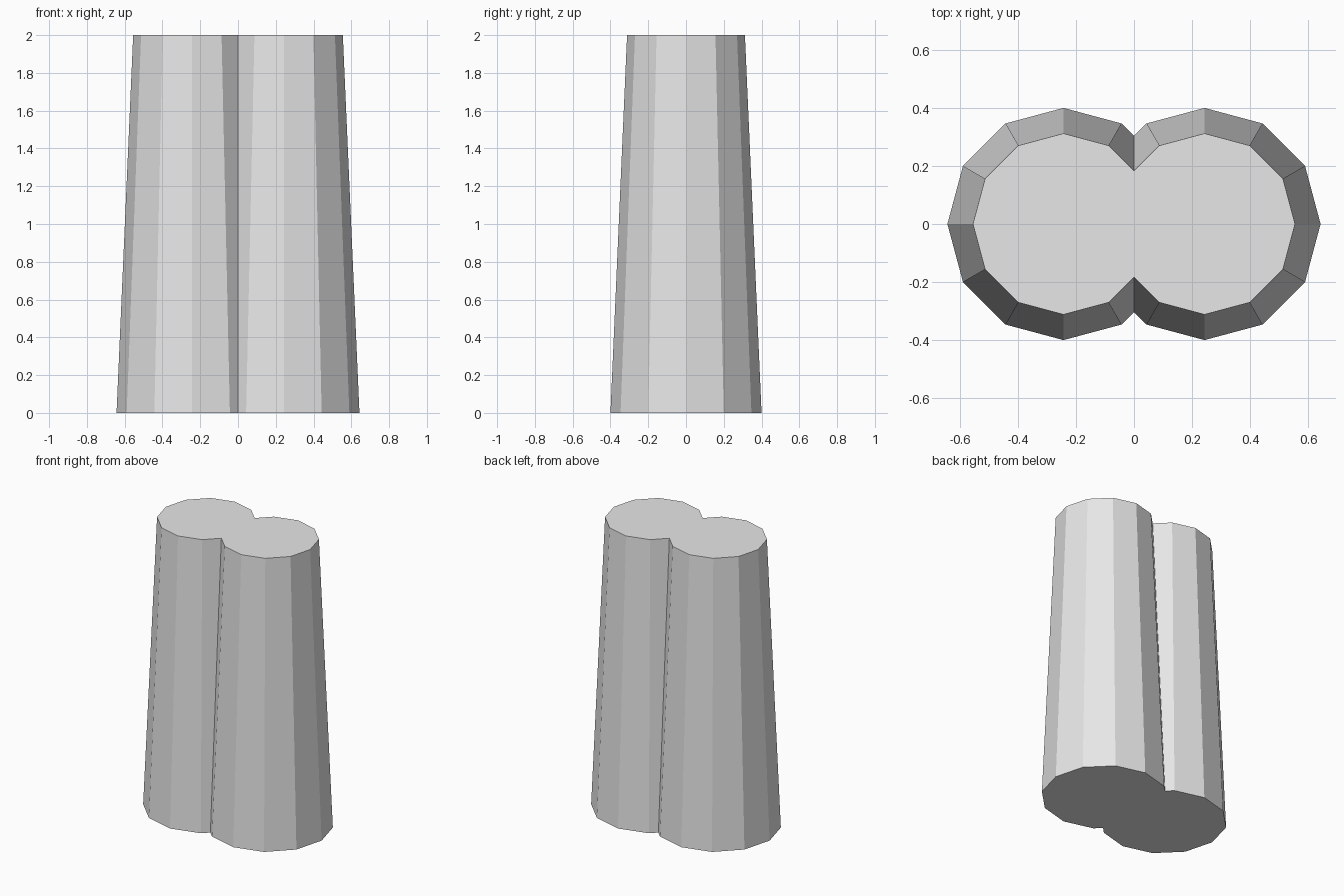
import bpy
import bmesh
from math import cos, sin, radians

cube = bpy.data.objects.get("Cube")
if cube:
    bpy.data.objects.remove(cube, do_unlink=True)

OFFSET = 0.243   # distance of each column axis from the centre
HEIGHT = 2.0


def flat_material(name, color):
    mat = bpy.data.materials.new(name)
    mat.use_nodes = True
    mat.diffuse_color = color
    mat.node_tree.nodes["Principled BSDF"].inputs["Base Color"].default_value = color
    return mat


def twin_outline(radius):
    """Outline of two overlapping twelve-sided polygons, joined at the groove."""
    arc = [(OFFSET + radius * cos(radians(a)), radius * sin(radians(a)))
           for a in range(-120, 121, 30)]
    # Groove point: where the next polygon edge crosses x = 0
    x0, y0 = arc[-1]
    x1 = OFFSET + radius * cos(radians(150))
    y1 = radius * sin(radians(150))
    groove = y0 + (y1 - y0) * x0 / (x0 - x1)
    other = [(-x, -y) for x, y in arc]
    return arc + [(0, groove)] + other + [(0, -groove)]


# Tapered twin column: two outlines bridged by flat sides and capped
bm = bmesh.new()
rings = [[bm.verts.new((x, y, z)) for x, y in twin_outline(r)]
         for r, z in ((0.4, 0), (0.312, HEIGHT))]
bottom, top = rings
count = len(bottom)
for i in range(count):
    j = (i + 1) % count
    bm.faces.new((bottom[i], bottom[j], top[j], top[i]))
bm.faces.new(top)
bm.faces.new(list(reversed(bottom)))
bmesh.ops.recalc_face_normals(bm, faces=bm.faces)

mesh = bpy.data.meshes.new("twin_column")
bm.to_mesh(mesh)
bm.free()
mesh.materials.append(flat_material("light_grey", (0.8, 0.8, 0.8, 1)))
column = bpy.data.objects.new("twin_column", mesh)
bpy.context.collection.objects.link(column)
